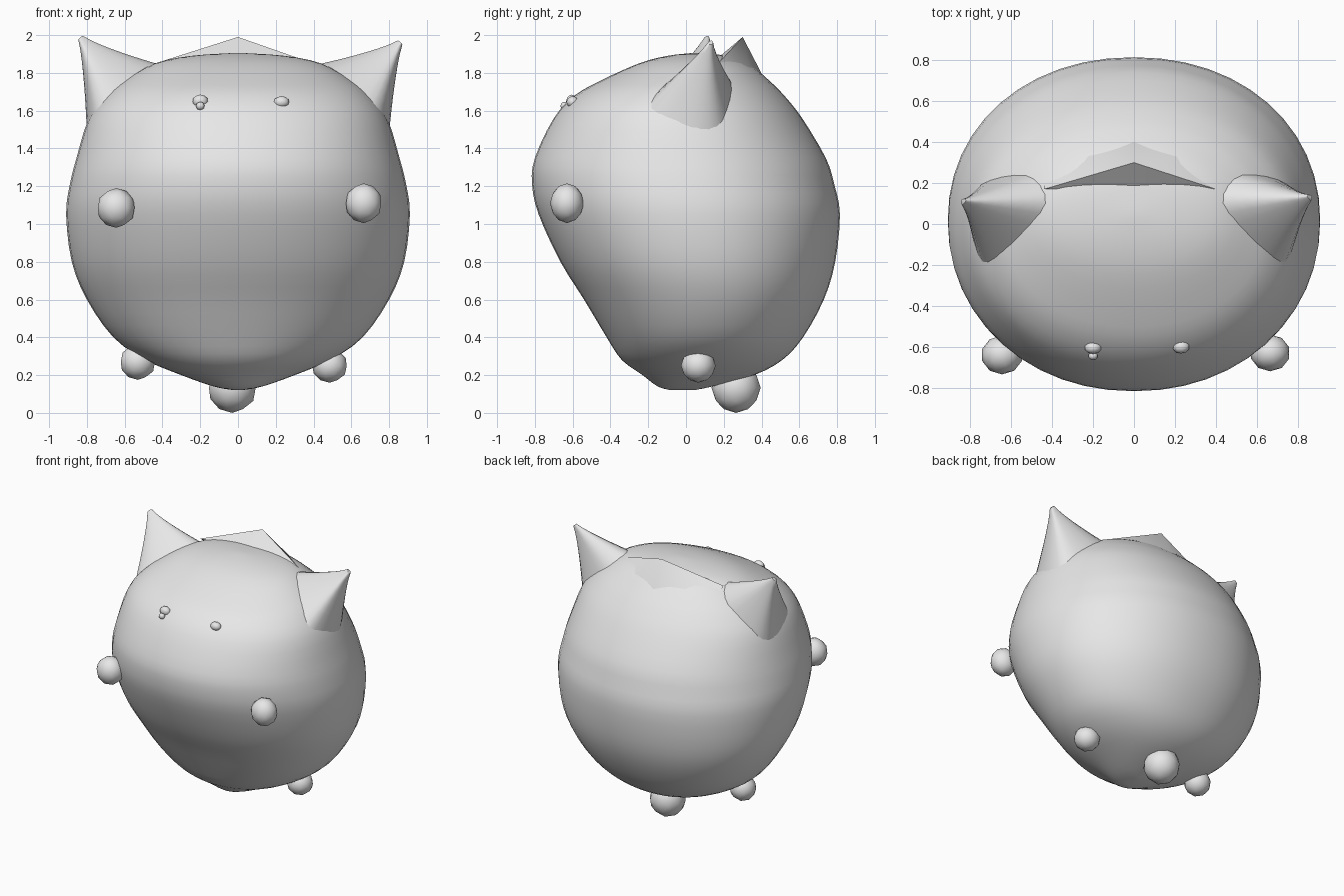
import bpy, bmesh, math
from mathutils import Vector

if "Cube" in bpy.data.objects:
    bpy.data.objects.remove(bpy.data.objects["Cube"])

grey = bpy.data.materials.new("plain grey")
grey.diffuse_color = (0.8, 0.8, 0.8, 1)
grey.use_nodes = True
grey.node_tree.nodes["Principled BSDF"].inputs["Base Color"].default_value = grey.diffuse_color


def finish(name, bm, angle=60):
    bmesh.ops.recalc_face_normals(bm, faces=bm.faces)
    mesh = bpy.data.meshes.new(name)
    bm.to_mesh(mesh)
    bm.free()
    mesh.materials.append(grey)
    ob = bpy.data.objects.new(name, mesh)
    bpy.context.collection.objects.link(ob)
    bpy.ops.object.select_all(action='DESELECT')
    ob.select_set(True)
    bpy.context.view_layer.objects.active = ob
    bpy.ops.object.shade_smooth_by_angle(angle=math.radians(angle))
    return ob


def loft(name, rings, angle=60):
    bm = bmesh.new()
    rows = [[bm.verts.new(p) for p in ring] for ring in rings]
    n = len(rows[0])
    for a, b in zip(rows, rows[1:]):
        for i in range(n):
            j = (i + 1) % n
            bm.faces.new((a[i], a[j], b[j], b[i]))
    bm.faces.new(rows[0])
    bm.faces.new(rows[-1])
    return finish(name, bm, angle)


def spline(pts, steps, closed=False):
    """Catmull-Rom curve through the points."""
    n = len(pts)
    pts = [Vector(p) for p in pts]
    get = (lambda i: pts[i % n]) if closed else (lambda i: pts[max(0, min(n - 1, i))])
    out = []
    for i in range(n if closed else n - 1):
        a, b, c, d = (get(i + k) for k in (-1, 0, 1, 2))
        for s in range(steps):
            t = s / steps
            out.append(0.5 * (2 * b + (c - a) * t + (2 * a - 5 * b + 4 * c - d) * t ** 2
                              + (3 * b - a - 3 * c + d) * t ** 3))
    return out if closed else out + [pts[-1]]


# Body: level sections given as height, front y, back y, half width
sections = [
    (0.12, -0.08, 0.04, 0.02), (0.14, -0.15, 0.14, 0.13), (0.20, -0.23, 0.36, 0.30),
    (0.28, -0.34, 0.51, 0.49), (0.40, -0.42, 0.62, 0.66), (0.60, -0.54, 0.73, 0.80),
    (0.80, -0.665, 0.79, 0.88), (1.05, -0.78, 0.815, 0.91), (1.21, -0.815, 0.785, 0.89),
    (1.35, -0.80, 0.74, 0.855), (1.56, -0.70, 0.615, 0.79), (1.68, -0.59, 0.52, 0.70),
    (1.76, -0.45, 0.44, 0.60), (1.85, -0.25, 0.33, 0.44), (1.89, -0.10, 0.22, 0.25),
    (1.905, 0.03, 0.07, 0.03)]


def body_ring(z, front, back, half, n=48, power=2 / 2.1):
    pts = []
    for i in range(n):
        a = 2 * math.pi * i / n
        c, s = math.cos(a), math.sin(a)
        x = math.copysign(abs(c) ** power, c) * half
        y = math.copysign(abs(s) ** power, s) * (back - front) / 2
        pts.append((x, y + (front + back) / 2, z))
    return pts


loft("body", [body_ring(*s) for s in spline(sections, 3)])

# Ears: tapered from a base sunk in the body to a small blunt tip
ear_base = [(0.40, 0.10, 1.84), (0.58, -0.12, 1.73), (0.73, -0.22, 1.57),
            (0.80, 0.02, 1.48), (0.74, 0.20, 1.52), (0.50, 0.25, 1.73)]


def ear(name, side, tip):
    base = spline(ear_base, 4, closed=True)
    centre = sum(base, Vector()) / len(base)
    rings = []
    for k in range(9):
        t = k / 8
        mid = centre.lerp(Vector(tip), t)
        size = 0.06 + 0.94 * (1 - t) ** 1.15
        ring = [mid + (p - centre) * size for p in base]
        rings.append([(side * p.x, p.y, p.z) for p in ring])
    loft(name, rings)


ear("left_ear", -1, (0.835, 0.11, 1.985))
ear("right_ear", 1, (0.86, 0.13, 1.96))

# Pointed ridge behind the crown, between the ears
bm = bmesh.new()
for p in [(-0.44, 0.17, 1.85), (0.40, 0.17, 1.85), (0, 0.30, 1.99), (0, 0.17, 1.88),
          (-0.42, 0.36, 1.68), (0.40, 0.36, 1.68), (0, 0.44, 1.72)]:
    bm.verts.new(p)
bmesh.ops.convex_hull(bm, input=bm.verts)
finish("crown_ridge", bm, 40)


# Rounded limbs, tail and face details
def ball(name, centre, radii, detail=2):
    bm = bmesh.new()
    bmesh.ops.create_icosphere(bm, subdivisions=detail, radius=1)
    for v in bm.verts:
        v.co = Vector(c + r * q for c, r, q in zip(centre, radii, v.co))
    finish(name, bm)


ball("left_hand", (-0.645, -0.64, 1.085), (0.102, 0.095, 0.105))
ball("right_hand", (0.665, -0.63, 1.11), (0.098, 0.09, 0.105))
ball("left_foot", (-0.53, 0.06, 0.27), (0.095, 0.095, 0.095))
ball("right_foot", (0.485, 0.065, 0.25), (0.095, 0.092, 0.09))
ball("tail", (-0.03, 0.265, 0.133), (0.13, 0.13, 0.133))
ball("left_eye", (-0.20, -0.605, 1.65), (0.042, 0.03, 0.035))
ball("tear", (-0.20, -0.645, 1.625), (0.023, 0.02, 0.022))
ball("right_eye", (0.23, -0.60, 1.645), (0.042, 0.033, 0.032))
ball("nose", (0.015, -0.635, 1.62), (0.018, 0.015, 0.012), 1)
